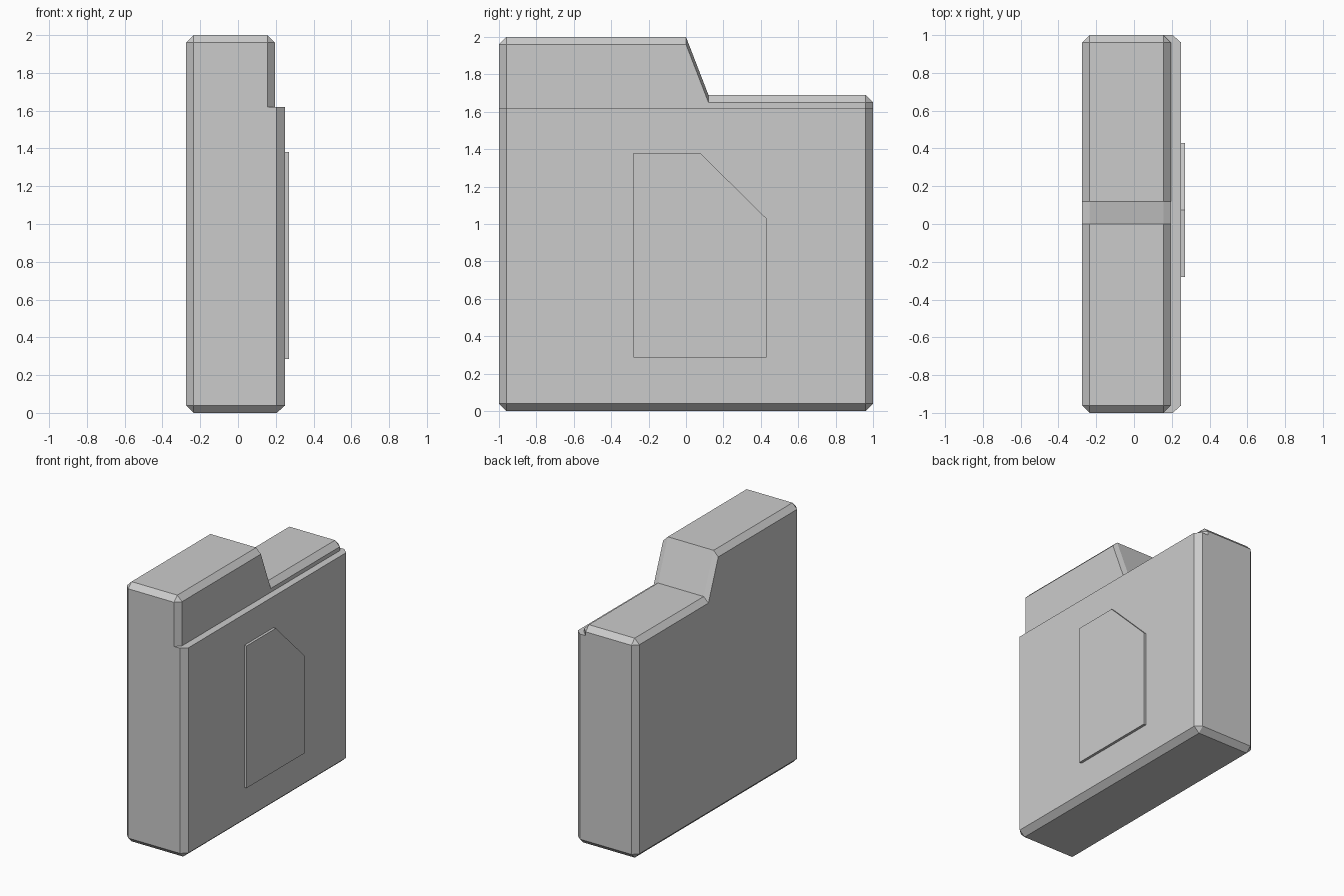
import bpy, bmesh

if "Cube" in bpy.data.objects:
    bpy.data.objects.remove(bpy.data.objects["Cube"])

C = 0.04        # chamfer width
SPLIT = 1.62    # height of the front panel's ledge

# Side profile (y, z) with cut corners, and the same profile moved in for the chamfered faces
FULL = [(-1, C), (-.96, 0), (.96, 0), (1, C), (1, 1.65), (.96, 1.69),
        (.12, 1.69), (0, 2), (-.96, 2), (-1, 1.96)]
INSET = [(-.96, C), (-.96, C), (.96, C), (.96, C), (.96, 1.65), (.96, 1.65),
         (.12, 1.65), (0, 1.96), (-.96, 1.96), (-.96, 1.96)]


def loft(bm, rings):
    """Skin a list of (x, profile) rings and cap both ends."""
    loops = [[bm.verts.new((x, y, z)) for y, z in prof] for x, prof in rings]
    n = len(loops[0])
    for a, b in zip(loops, loops[1:]):
        for i in range(n):
            j = (i + 1) % n
            bm.faces.new((a[i], a[j], b[j], b[i]))
    bm.faces.new(loops[0])
    bm.faces.new(loops[-1])
    bmesh.ops.remove_doubles(bm, verts=bm.verts, dist=1e-5)


def chamfered_part(bm, x_flat, x_end, keep_top):
    """Add the half of the chamfered slab above or below the ledge height."""
    part = bmesh.new()
    loft(part, [(-.275, INSET), (-.235, FULL), (x_flat, FULL), (x_end, INSET)])
    bmesh.ops.bisect_plane(part, geom=part.verts[:] + part.edges[:] + part.faces[:],
                           plane_co=(0, 0, SPLIT), plane_no=(0, 0, 1),
                           clear_inner=keep_top, clear_outer=not keep_top)
    tmp = bpy.data.meshes.new("part")
    part.to_mesh(tmp)
    part.free()
    bm.from_mesh(tmp)
    bpy.data.meshes.remove(tmp)


def finish(bm, name):
    bmesh.ops.remove_doubles(bm, verts=bm.verts, dist=1e-4)
    bmesh.ops.recalc_face_normals(bm, faces=bm.faces)
    mesh = bpy.data.meshes.new(name)
    bm.to_mesh(mesh)
    bm.free()
    bpy.context.collection.objects.link(bpy.data.objects.new(name, mesh))


# Folder body: narrow tabbed top, thicker lower part with a front panel
bm = bmesh.new()
chamfered_part(bm, .155, .195, True)
chamfered_part(bm, .205, .25, False)
# Ledge joining the two outlines
ledge = [(.155, -1), (.205, -1), (.25, -.96), (.25, .96),
         (.205, 1), (.155, 1), (.195, .96), (.195, -.96)]
bm.faces.new([bm.verts.new((x, y, SPLIT)) for x, y in ledge])
finish(bm, "folder_body")

# Raised label with one cut corner
label = [(-.28, .285), (.43, .285), (.43, 1.03), (.075, 1.38), (-.28, 1.38)]
bm = bmesh.new()
loft(bm, [(.25, label), (.27, label)])
finish(bm, "label_plate")
